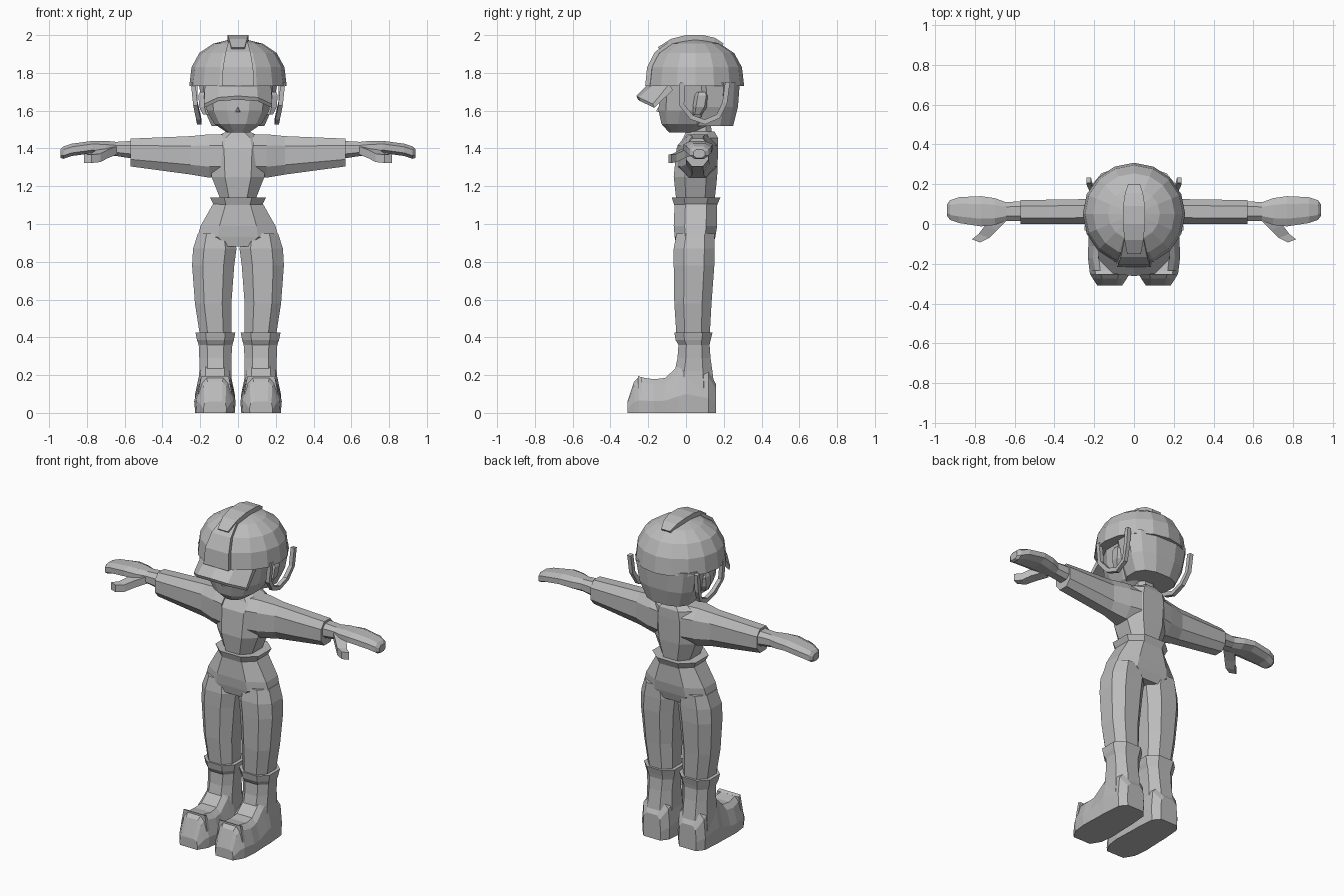
import bpy, bmesh, math
from mathutils import Vector

grey = bpy.data.materials.new("plain_grey")
grey.diffuse_color = (0.5, 0.5, 0.5, 1)


def finish(name, bm):
    bmesh.ops.recalc_face_normals(bm, faces=bm.faces)
    me = bpy.data.meshes.new(name)
    bm.to_mesh(me)
    bm.free()
    me.materials.append(grey)
    ob = bpy.data.objects.new(name, me)
    bpy.context.collection.objects.link(ob)
    return ob


def loft(name, rings, side=1):
    """Skin a list of equal-length rings and cap both ends."""
    bm = bmesh.new()
    vs = [[bm.verts.new((p[0] * side, p[1], p[2])) for p in r] for r in rings]
    n = len(vs[0])
    for a, b in zip(vs, vs[1:]):
        for i in range(n):
            j = (i + 1) % n
            bm.faces.new((a[i], a[j], b[j], b[i]))
    bm.faces.new(vs[0])
    bm.faces.new(vs[-1])
    return finish(name, bm)


def oval(u0, u1, v0, v1, n=8, power=0.8):
    """Rounded outline filling the box u0..u1, v0..v1."""
    pts = []
    for i in range(n):
        a = 2 * math.pi * (i + 0.5) / n
        c, s = math.cos(a), math.sin(a)
        k = math.cos(math.pi / n)
        pts.append(((u0 + u1) / 2 + (u1 - u0) / 2 * math.copysign(abs(c / k) ** power, c),
                    (v0 + v1) / 2 + (v1 - v0) / 2 * math.copysign(abs(s / k) ** power, s)))
    return pts


def upright(name, rows, side=1, n=8):
    """Rows of z, x0, x1, y0, y1 stacked upwards."""
    return loft(name, [[(x, y, z) for x, y in oval(x0, x1, y0, y1, n)]
                       for z, x0, x1, y0, y1 in rows], side)


def sideways(name, rows, side=1, n=8):
    """Rows of x, y0, y1, z0, z1 running outwards."""
    return loft(name, [[(x, y, z) for y, z in oval(y0, y1, z0, z1, n)]
                       for x, y0, y1, z0, z1 in rows], side)


def band(name, rows, depth):
    """Strip over the dome: rows of y, z, half width, sunk towards the dome centre."""
    rings = []
    for y, z, w in rows:
        d = (Vector((0, 0.05, 1.73)) - Vector((0, y, z))).normalized() * depth
        rings.append([(-w, y, z), (w, y, z), (w, y + d.y, z + d.z), (-w, y + d.y, z + d.z)])
    return loft(name, rings)


# Head, hair, nose and neck
upright("head", [(1.485, -.06, .06, -.09, .06), (1.53, -.125, .125, -.13, .14),
                 (1.60, -.165, .165, -.145, .20), (1.75, -.19, .19, -.14, .24)], n=12)
upright("back_hair", [(1.52, -.14, .14, .04, .25), (1.62, -.185, .185, .03, .275),
                      (1.75, -.21, .21, .02, .285)], n=12)
loft("nose", [[(-.022, -.13, 1.59), (.022, -.13, 1.59), (0, -.13, 1.64)],
              [(-.006, -.158, 1.595), (.006, -.158, 1.595), (0, -.152, 1.61)]])
upright("neck", [(1.42, -.065, .065, .02, .14), (1.56, -.055, .055, .03, .13)])

# Helmet dome with its crest and front panel
dome = [(1.73, .258), (1.83, .246), (1.905, .205), (1.955, .13), (1.975, .05)]
loft("helmet", [[(r * math.cos(math.pi * i / 8), .05 + r * math.sin(math.pi * i / 8), z)
                 for i in range(16)] for z, r in dome])
band("helmet_front_panel", [(-.216, 1.73, .085), (-.206, 1.83, .08), (-.165, 1.91, .066),
                            (-.085, 1.968, .05)], .03)
band("helmet_crest", [(-.15, 1.935, .035), (-.08, 1.98, .048), (0, 2.0, .055),
                      (.09, 2.0, .055), (.155, 1.985, .045), (.20, 1.955, .03)], .035)

# Visor arched down at the sides
inner = [(-.175, -.09), (-.10, -.17), (0, -.2), (.10, -.17), (.175, -.09)]
outer = [(-.18, -.175, 1.635), (-.105, -.25, 1.67), (0, -.262, 1.678),
         (.105, -.25, 1.67), (.18, -.175, 1.635)]
loft("visor", [[(ix, iy, 1.74), (ox, oy, oz), (ox, oy + .008, oz - .02), (ix, iy + .02, 1.71)]
               for (ix, iy), (ox, oy, oz) in zip(inner, outer)])

# Belt, hips and jacket body
upright("hips", [(.88, -.12, .12, -.05, .14), (.93, -.215, .215, -.06, .155),
                 (.99, -.198, .198, -.065, .165), (1.11, -.13, .13, -.06, .165)])
upright("belt", [(1.10, -.128, .128, -.062, .165), (1.14, -.148, .148, -.075, .182)])
upright("torso", [(1.11, -.085, .085, -.05, .15), (1.25, -.14, .14, -.065, .165),
                  (1.40, -.15, .15, -.05, .17), (1.455, -.13, .13, -.015, .17),
                  (1.49, -.06, .06, .0, .15)])

strap_path = [(-.02, 1.75, .238), (-.022, 1.63, .225), (.03, 1.565, .21), (.10, 1.54, .205),
              (.17, 1.57, .21), (.205, 1.64, .225), (.22, 1.75, .228)]

for side, tag in ((1, "right"), (-1, "left")):
    # Chin strap loop and ear
    rings = []
    for i, (y, z, x) in enumerate(strap_path):
        a, b = strap_path[max(i - 1, 0)], strap_path[min(i + 1, len(strap_path) - 1)]
        t = Vector((b[0] - a[0], b[1] - a[1])).normalized() * .013
        rings.append([(x + dx, y - t.y * s, z + t.x * s)
                      for dx, s in ((-.012, -1), (.012, -1), (.012, 1), (-.012, 1))])
    loft("chin_strap_" + tag, rings, side)
    upright("ear_" + tag, [(1.58, .15, .185, .04, .08), (1.62, .15, .205, .04, .11),
                           (1.68, .15, .21, .05, .12), (1.70, .15, .2, .06, .11)], side, 6)

    # Sleeve, hand and thumb
    sideways("sleeve_" + tag, [(.08, -.045, .165, 1.245, 1.475), (.15, -.03, .15, 1.245, 1.475),
                               (.25, 0, .125, 1.262, 1.465), (.57, 0, .12, 1.305, 1.452)], side)
    sideways("hand_" + tag, [(.55, .015, .115, 1.345, 1.44), (.645, .015, .11, 1.36, 1.435),
                             (.70, -.005, .13, 1.365, 1.44), (.77, -.012, .14, 1.375, 1.44),
                             (.88, .005, .135, 1.36, 1.425), (.925, .02, .12, 1.345, 1.41),
                             (.94, .04, .10, 1.35, 1.395)], side)
    loft("thumb_" + tag, [[(x - w, y - .4 * w, z - .022), (x + w, y + .4 * w, z - .022),
                           (x + w, y + .4 * w, z + .022), (x - w, y - .4 * w, z + .022)]
                          for x, y, z, w in ((.67, .03, 1.39, .03), (.72, -.02, 1.37, .03),
                                             (.755, -.06, 1.35, .026), (.795, -.085, 1.345, .02))], side)

    # Trouser leg
    upright("leg_" + tag, [(.40, .035, .2, -.05, .125), (.58, .035, .228, -.062, .135),
                           (.78, .02, .243, -.065, .15), (.87, .008, .238, -.065, .152),
                           (.95, .03, .212, -.05, .15)], side)

    # Boot shaft with flared cuff
    upright("boot_shaft_" + tag, [(.10, .03, .215, -.08, .155), (.22, .035, .205, -.06, .14),
                                  (.29, .035, .205, -.045, .13), (.36, .03, .208, -.04, .125),
                                  (.385, .022, .217, -.055, .13), (.425, .014, .225, -.062, .14)], side)

    # Foot: sections from heel to toe (y, bottom half width, top half width, top height)
    rings = []
    for y, wb, wt, h in ((.16, .06, .055, .15), (.12, .095, .085, .22), (.0, .105, .075, .285),
                         (-.04, .105, .075, .25), (-.11, .108, .08, .185), (-.17, .11, .085, .178),
                         (-.25, .10, .07, .19), (-.275, .085, .06, .165), (-.31, .062, .055, .06)):
        c = .122
        rings.append([(c - wb * .95, y, 0), (c + wb * .95, y, 0), (c + wb, y, h * .35),
                      (c + wt, y, h * .85), (c + wt * .65, y, h), (c - wt * .65, y, h),
                      (c - wt, y, h * .85), (c - wb, y, h * .35)])
    loft("foot_" + tag, rings, side)
    # Raised rim around the toe cap
    loft("toe_rim_" + tag, [[(.122 + sx * w, y, z) for sx, z in ((-1, .1), (1, .1), (.8, h), (-.8, h))]
                            for y, w, h in ((-.235, .092, .188), (-.255, .09, .196))], side)
